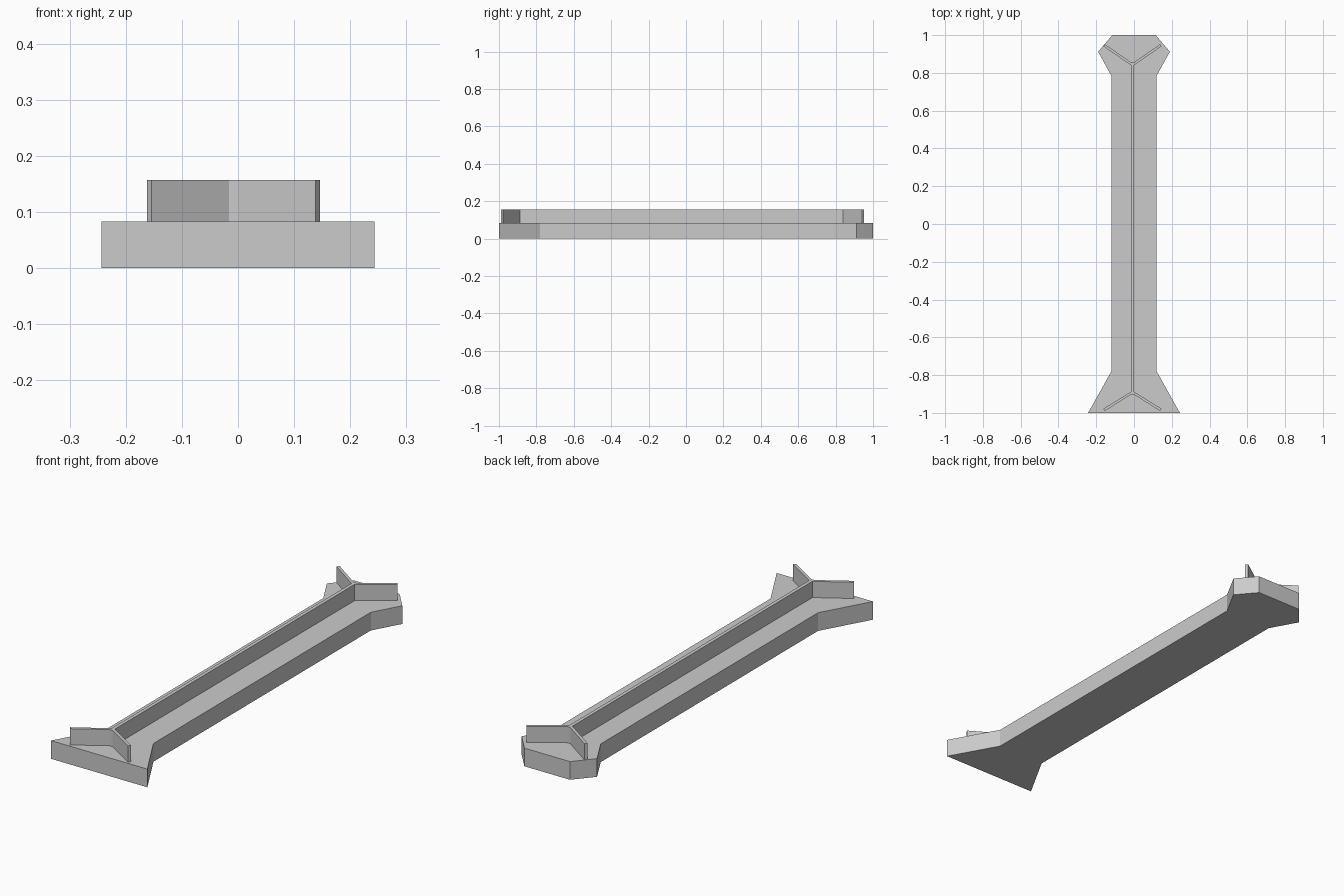
import bpy
import bmesh

cube = bpy.data.objects.get("Cube")
if cube:
    bpy.data.objects.remove(cube, do_unlink=True)

BASE_TOP = 0.083
WALL_TOP = 0.157
WALL_CENTRE = -0.008

grey = bpy.data.materials.new("light grey")
grey.use_nodes = True
colour = (0.6, 0.6, 0.6, 1)
grey.diffuse_color = colour
grey.node_tree.nodes["Principled BSDF"].inputs["Base Color"].default_value = colour


def slab(name, half, centre, bottom, top):
    """Mirror a half outline about x = centre and extrude it upward."""
    outline = [(centre + x, y) for x, y in half]
    outline += [(centre - x, y) for x, y in reversed(half)]
    bm = bmesh.new()
    face = bm.faces.new([bm.verts.new((x, y, bottom)) for x, y in outline])
    grown = bmesh.ops.extrude_face_region(bm, geom=[face], use_keep_orig=True)
    verts = [v for v in grown["geom"] if isinstance(v, bmesh.types.BMVert)]
    bmesh.ops.translate(bm, verts=verts, vec=(0, 0, top - bottom))
    bmesh.ops.recalc_face_normals(bm, faces=bm.faces)
    mesh = bpy.data.meshes.new(name)
    bm.to_mesh(mesh)
    bm.free()
    mesh.materials.append(grey)
    obj = bpy.data.objects.new(name, mesh)
    bpy.context.collection.objects.link(obj)
    return obj


# Floor slab: flared square end at the front, chamfered flare at the back
base_half = [(0.243, -1), (0.12, -0.78), (0.12, 0.785), (0.19, 0.912), (0.115, 1)]
slab("base_slab", base_half, 0, 0, BASE_TOP)

# Thin upright divider that forks into two arms at each end
wall_half = [
    (0.008, -0.903), (0.146, -0.99), (0.154, -0.978), (0.008, -0.888),
    (0.008, 0.84), (0.154, 0.941), (0.146, 0.952), (0.008, 0.856),
]
slab("forked_divider", wall_half, WALL_CENTRE, BASE_TOP, WALL_TOP)
